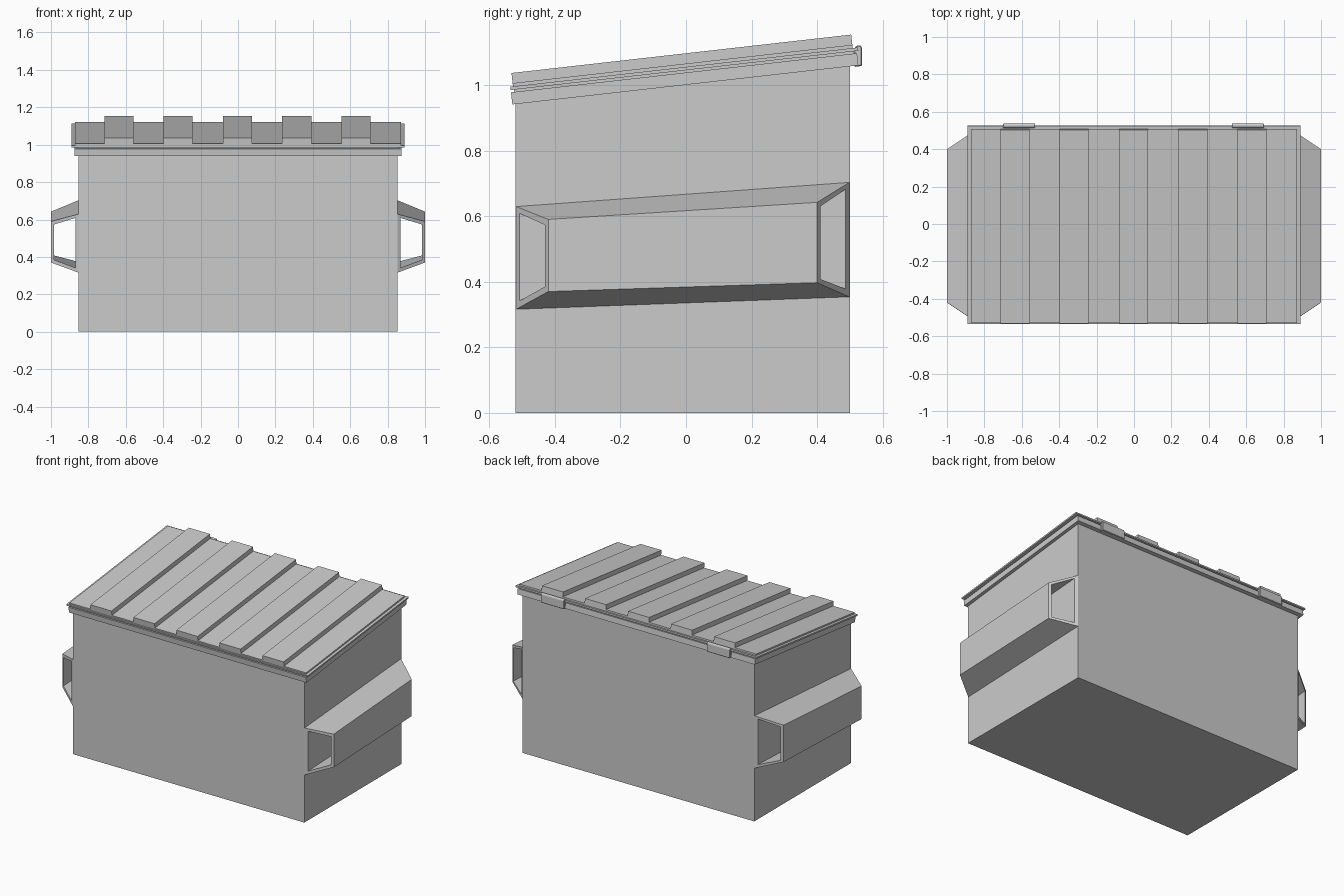
import bpy, bmesh

if "Cube" in bpy.data.objects:
    bpy.data.objects.remove(bpy.data.objects["Cube"])

SLOPE = 0.113  # rise of the lid from front to back


def make_object(name, verts, faces):
    mesh = bpy.data.meshes.new(name)
    mesh.from_pydata(verts, [], faces)
    bm = bmesh.new()
    bm.from_mesh(mesh)
    bmesh.ops.recalc_face_normals(bm, faces=bm.faces)
    bm.to_mesh(mesh)
    bm.free()
    obj = bpy.data.objects.new(name, mesh)
    bpy.context.collection.objects.link(obj)
    return obj


def loft(name, ring_a, ring_b):
    """Closed solid between two matching rings of points."""
    n = len(ring_a)
    faces = [(i, (i + 1) % n, (i + 1) % n + n, i + n) for i in range(n)]
    faces += [tuple(range(n)), tuple(range(n, 2 * n))]
    return make_object(name, ring_a + ring_b, faces)


def sloped(name, profile, y0, y1):
    """Extrude an x-z profile along y, tilted with the lid slope."""
    rings = [[(x, y - SLOPE * (z - 1.05), z + SLOPE * y) for x, z in profile]
             for y in (y0, y1)]
    return loft(name, *rings)


def rect(hx, z0, z1):
    return [(-hx, z0), (hx, z0), (hx, z1), (-hx, z1)]


# Bin body with sloping top
side = [(-0.52, 0), (0.50, 0), (0.50, 1.085), (-0.52, 0.97)]
loft("bin_body", [(-0.853, y, z) for y, z in side], [(0.853, y, z) for y, z in side])

# Rim, spacer and lid flange
sloped("top_rim", rect(0.875, 1.001, 1.038), -0.535, 0.52)
sloped("lid_spacer", rect(0.86, 1.036, 1.046), -0.525, 0.512)
sloped("lid_flange", rect(0.89, 1.045, 1.055), -0.535, 0.525)

# Lid panel with five raised ribs
top = [(-0.872, 1.065)]
for i in range(5):
    c = -0.637 + i * 0.317
    top += [(c - 0.078, 1.065), (c - 0.078, 1.096), (c + 0.078, 1.096), (c + 0.078, 1.065)]
top += [(0.872, 1.065), (0.872, 1.052), (-0.872, 1.052)]
sloped("ribbed_lid", top, -0.527, 0.509)


# Open fork sleeves, one per side
def fork_sleeve(name, s):
    def ring(x_in, x_out, y_in, y_out, lo_in, hi_in, lo_out, hi_out):
        return [(s * x_in, y_in, lo_in), (s * x_out, y_out, lo_out),
                (s * x_out, y_out, hi_out), (s * x_in, y_in, hi_in)]
    verts = (ring(0.85, 1.0, -0.52, -0.42, 0.315, 0.63, 0.37, 0.59)
             + ring(0.85, 1.0, 0.50, 0.40, 0.353, 0.704, 0.397, 0.642)
             + ring(0.87, 0.985, -0.507, -0.43, 0.342, 0.608, 0.385, 0.573)
             + ring(0.87, 0.985, 0.487, 0.41, 0.378, 0.682, 0.408, 0.63))
    faces = []
    for a, b in ((0, 4), (8, 12), (0, 8), (4, 12)):
        for i in range(4):
            j = (i + 1) % 4
            faces.append((a + i, a + j, b + j, b + i))
    make_object(name, verts, faces)


fork_sleeve("fork_sleeve_right", 1)
fork_sleeve("fork_sleeve_left", -1)

# Hinge clips on the back edge
clip = [(0.513, 1.055), (0.537, 1.058), (0.537, 1.112), (0.533, 1.121),
        (0.521, 1.121), (0.513, 1.112)]
for name, x0 in (("hinge_left", -0.70), ("hinge_right", 0.523)):
    hinge = loft(name, [(x0, y, z) for y, z in clip], [(x0 + 0.172, y, z) for y, z in clip])
    bev = hinge.modifiers.new("bevel", "BEVEL")
    bev.width = 0.003
    bev.segments = 1
